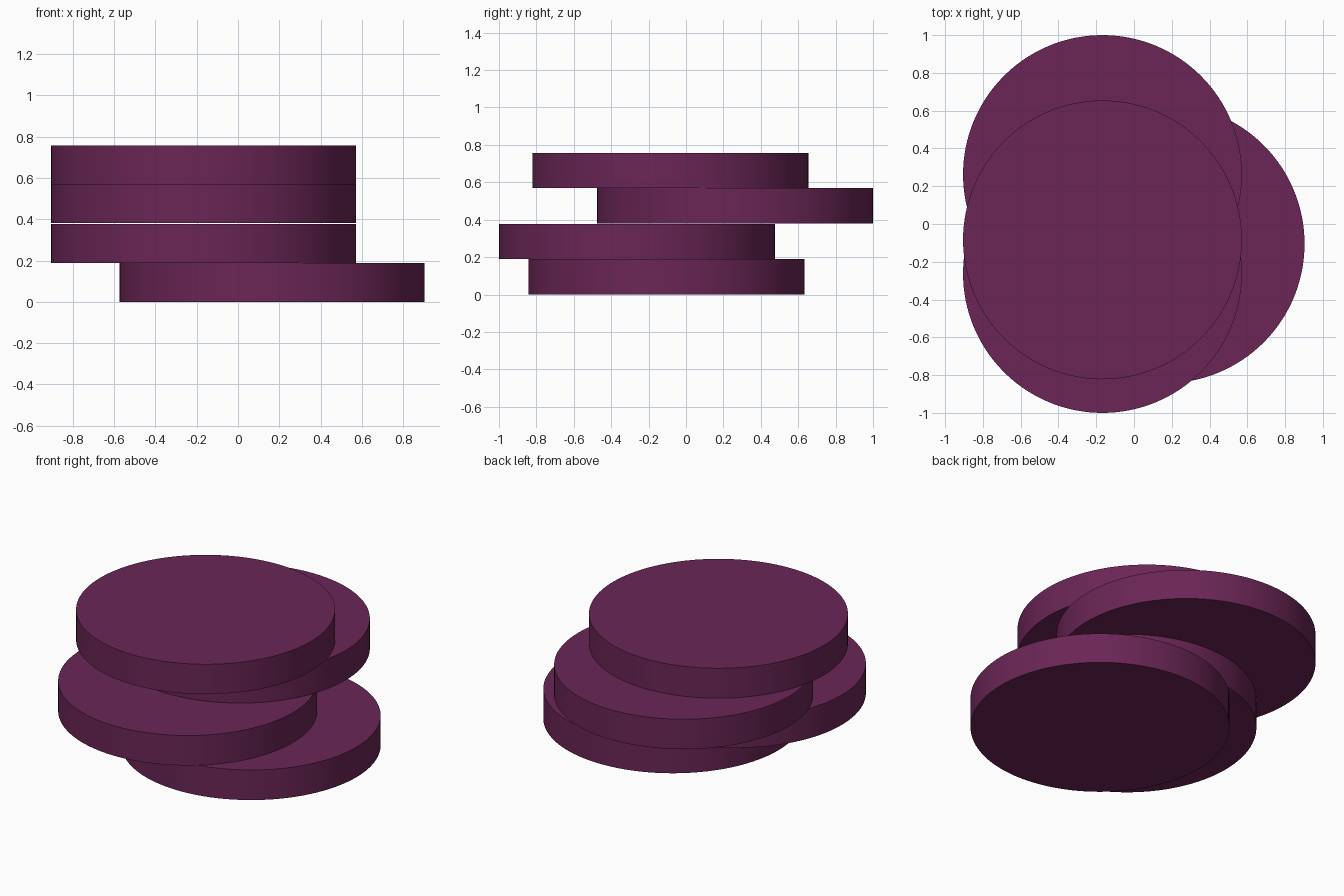
import bpy

if "Cube" in bpy.data.objects:
    bpy.data.objects.remove(bpy.data.objects["Cube"])

# One plum colour for all discs
plum = bpy.data.materials.new("plum")
plum.diffuse_color = (0.145, 0.019, 0.092, 1)
plum.use_nodes = True
plum.node_tree.nodes["Principled BSDF"].inputs["Base Color"].default_value = plum.diffuse_color

RADIUS = 0.738


def disc(name, x, y, z0, z1):
    bpy.ops.mesh.primitive_cylinder_add(vertices=128, radius=RADIUS, depth=z1 - z0,
                                        location=(x, y, (z0 + z1) / 2))
    ob = bpy.context.object
    ob.name = name
    ob.data.materials.append(plum)
    bpy.ops.object.shade_smooth_by_angle()


# Loose stack of four discs, bottom to top
disc("bottom_disc", 0.165, -0.105, 0.0, 0.189)
disc("lower_disc", -0.167, -0.262, 0.189, 0.377)
disc("upper_disc", -0.167, 0.262, 0.381, 0.569)
disc("top_disc", -0.167, -0.084, 0.569, 0.757)
